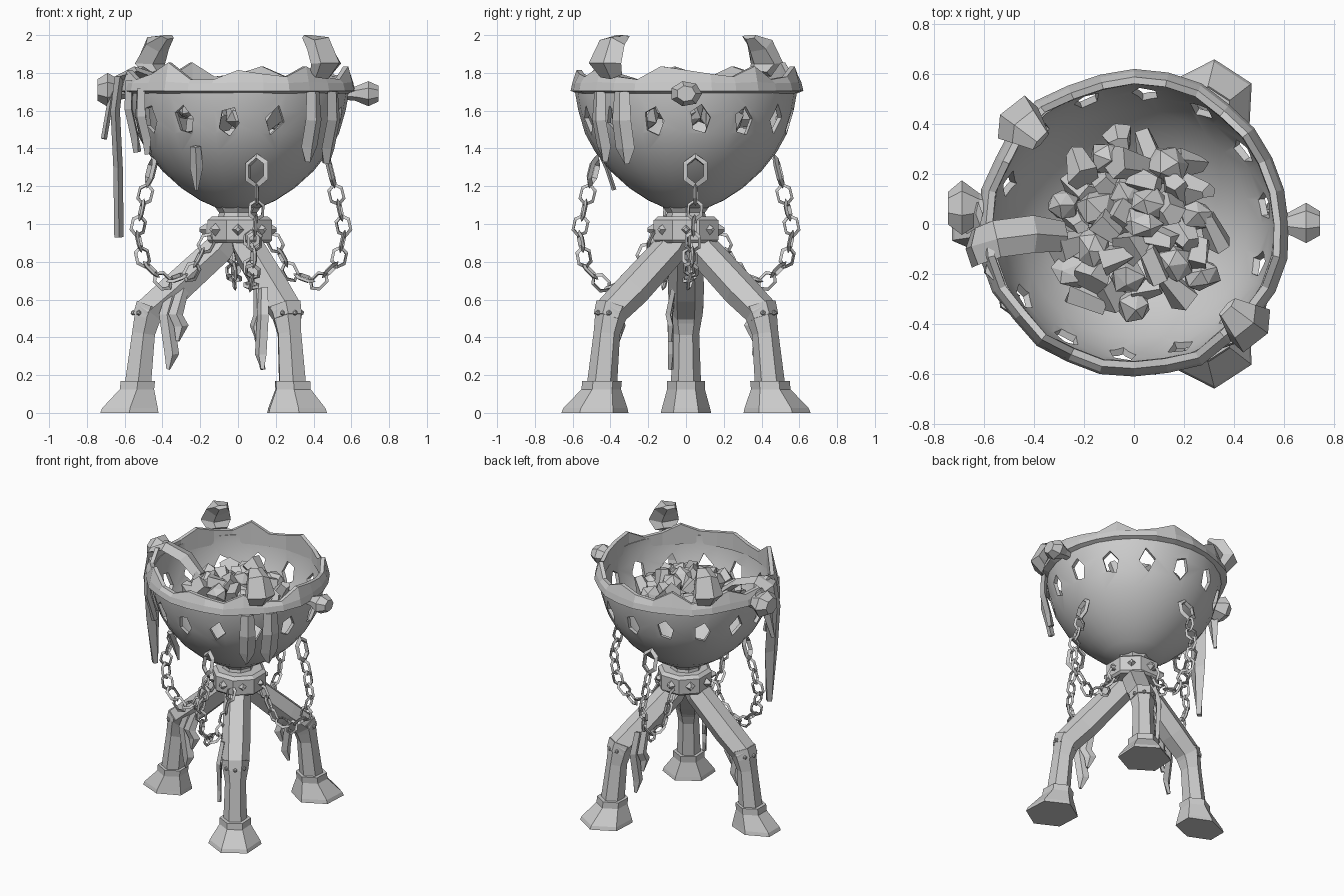
import bpy, bmesh, math, random
from mathutils import Vector, Matrix

if "Cube" in bpy.data.objects:
    bpy.data.objects.remove(bpy.data.objects["Cube"])

random.seed(4)
mat = bpy.data.materials.new("plain grey")
mat.diffuse_color = (0.6, 0.6, 0.6, 1)
mat.use_nodes = True
mat.node_tree.nodes["Principled BSDF"].inputs["Base Color"].default_value = mat.diffuse_color


def make(name, bm):
    bmesh.ops.recalc_face_normals(bm, faces=bm.faces)
    me = bpy.data.meshes.new(name)
    bm.to_mesh(me)
    bm.free()
    me.materials.append(mat)
    ob = bpy.data.objects.new(name, me)
    bpy.context.collection.objects.link(ob)
    return ob


def bridge(bm, rings, cap=True, loop=False):
    """Skin a list of vertex rings."""
    n = len(rings[0])
    pairs = list(zip(rings, rings[1:])) + ([(rings[-1], rings[0])] if loop else [])
    for a, b in pairs:
        for i in range(n):
            j = (i + 1) % n
            bm.faces.new((a[i], a[j], b[j], b[i]))
    if cap and not loop:
        bm.faces.new(rings[0][::-1])
        bm.faces.new(rings[-1])


def tangent(pts, i):
    return (pts[min(i + 1, len(pts) - 1)] - pts[max(i - 1, 0)]).normalized()


def sweep(bm, pts, half_w, half_t, side, sides=6, axis=None, phase=0.0):
    """Sweep an oval polygon section along pts; side is the width direction."""
    pts, rings = [Vector(p) for p in pts], []
    for i, p in enumerate(pts):
        t = Vector(axis) if axis else tangent(pts, i)
        n = t.cross(Vector(side)).normalized()
        u = n.cross(t).normalized()
        ring = []
        for k in range(sides):
            a = math.tau * k / sides + phase
            v = p + u * half_w[i] * math.cos(a) + n * half_t[i] * math.sin(a)
            v.z = min(max(v.z, 0.0), 2.0)
            ring.append(bm.verts.new(v))
        rings.append(ring)
    bridge(bm, rings)


def polar(r, ang, z, off=0.0):
    c, s = math.cos(ang), math.sin(ang)
    return Vector((r * c - off * s, r * s + off * c, z))


# bowl: smooth lathe with thickness
profile = [(0.10, 1.08), (0.20, 1.125), (0.30, 1.19), (0.40, 1.28), (0.48, 1.38),
           (0.535, 1.48), (0.57, 1.60), (0.588, 1.70), (0.59, 1.75)]
bm = bmesh.new()
rings = [[bm.verts.new(polar(r, math.tau * k / 28, z)) for k in range(28)] for r, z in profile]
bridge(bm, rings, cap=False)
bm.faces.new(rings[0][::-1])
bowl = make("bowl", bm)
sol = bowl.modifiers.new("wall", 'SOLIDIFY')
sol.thickness, sol.offset = 0.025, -1

# vent holes cut through the bowl wall
bm = bmesh.new()
for k in range(14):
    a = math.radians(-95) + math.tau * k / 14
    m = (Matrix.Rotation(a, 4, 'Z') @ Matrix.Translation((0.56, 0, 1.55 + random.uniform(-.01, .01)))
         @ Matrix.Rotation(random.uniform(-.25, .25), 4, 'X')
         @ Matrix.Diagonal((1, 0.055, 0.08, 1)) @ Matrix.Rotation(math.pi / 2, 4, 'Y'))
    bmesh.ops.create_cone(bm, cap_ends=True, segments=random.choice((4, 5, 5)), radius1=1, radius2=1,
                          depth=0.3, matrix=m)
cutter = make("vent_cutter", bm)
cutter.hide_render = True
cut = bowl.modifiers.new("vents", 'BOOLEAN')
cut.operation, cut.solver, cut.object = 'DIFFERENCE', 'EXACT', cutter
bpy.context.view_layer.objects.active = bowl
bowl.select_set(True)
for m in ("wall", "vents"):
    bpy.ops.object.modifier_apply(modifier=m)
bpy.data.objects.remove(cutter)
bpy.ops.object.shade_smooth_by_angle(angle=math.radians(40))

# ragged rim band with jagged crest
bm = bmesh.new()
section = [(0.585, 1.69, 0), (0.622, 1.705, 0), (0.612, 1.745, 0.1), (0.59, 1.765, 1),
           (0.563, 1.765, 1), (0.56, 1.69, 0)]
rings = []
for k in range(28):
    j = random.choice((0, 0.015, 0.03)) if k % 3 else random.choice((0.05, 0.07, 0.09))
    g = random.uniform(-0.012, 0.012)
    rings.append([bm.verts.new(polar(r + g, math.tau * k / 28, z + j * w)) for r, z, w in section])
bridge(bm, rings, loop=True)
make("rim", bm)

# two hooked horns on the rim
bm = bmesh.new()
for deg in (138, -42):
    a = math.radians(deg)
    sweep(bm, [polar(r, a, z) for r, z in ((0.59, 1.79), (0.635, 1.85), (0.58, 1.95), (0.50, 1.995))],
          (0.075, 0.11, 0.085, 0.05), (0.04, 0.06, 0.06, 0.02), polar(0, a, 0, 1), 5)
make("horns", bm)

# side knobs
bm = bmesh.new()
for x, y, z, r in ((0.60, 0.0, 1.69, 0.085), (-0.60, 0.06, 1.71, 0.115)):
    d = math.copysign(1, x)
    sweep(bm, [(x - 0.03 * d, y, z), (x + 0.02 * d, y, z), (x + 0.09 * d, y, z), (x + 0.145 * d, y, z)],
          (r * .4, r * .55, r, r * .6), (r * .4, r * .45, r * .8, r * .5), (0, 1, 0), 7)
make("rim_knobs", bm)

# coal heap
bm = bmesh.new()
for k in range(42):
    r, a = 0.35 * math.sqrt((k + 0.3) / 42), k * 2.39996
    s = random.uniform(0.066, 0.086)
    m = (Matrix.Translation(polar(r, a, 1.67 - 0.9 * r * r + random.uniform(-.05, .04)))
         @ Matrix.Rotation(random.uniform(0, 6), 4, Vector((random.random(), random.random(), 0.3)))
         @ Matrix.Diagonal((s, s * random.uniform(.75, 1), s * random.uniform(.9, 1.3), 1)))
    if k % 3 == 0:
        bmesh.ops.create_icosphere(bm, subdivisions=1, radius=1, matrix=m)
    else:
        bmesh.ops.create_cone(bm, cap_ends=True, segments=5, radius1=0.95, radius2=0.55, depth=1.6, matrix=m)
for v in bm.verts:
    v.co += Vector([random.uniform(-.01, .01) for _ in range(3)])
make("coals", bm)

# neck and studded collar
bm = bmesh.new()
up = (0, 0, 1)
sweep(bm, [(0, 0, 0.98), (0, 0, 1.06), (0, 0, 1.13)], (.12, .10, .15), (.12, .10, .15), (1, 0, 0), 8, up)
make("neck", bm)
bm = bmesh.new()
w = (0.17, 0.185, 0.185, 0.16)
sweep(bm, [(0.01, 0, z) for z in (0.90, 0.915, 1.02, 1.04)], w, w, (1, 0, 0), 8, up, math.pi / 8)
for k in range(8):
    bmesh.ops.create_cone(bm, cap_ends=True, segments=4, radius1=0.034, radius2=0.012, depth=0.035,
                          matrix=Matrix.Rotation(math.tau * k / 8, 4, 'Z')
                          @ Matrix.Translation((0.185, 0, 0.97)) @ Matrix.Rotation(math.pi / 2, 4, 'Y'))
make("collar", bm)

# three bent legs with knee bands and flared feet
for name, deg in (("left_leg", 180), ("front_right_leg", -57), ("back_right_leg", 57)):
    a = math.radians(deg)
    side = polar(0, a, 0, 1)
    bm = bmesh.new()
    w = (0.07, 0.09, 0.095, 0.09, 0.07, 0.08)
    sweep(bm, [polar(r, a, z) for r, z in ((0.02, 0.98), (0.10, 0.87), (0.34, 0.65), (0.475, 0.535),
                                           (0.50, 0.42), (0.53, 0.15))], w, w, side)
    sweep(bm, [polar(r, a, z) for r, z in ((0.46, 0.565), (0.485, 0.50))],
          (0.093, 0.085), (0.093, 0.085), side)
    for o in (-0.06, 0.0, 0.06):  # knee studs
        bmesh.ops.create_icosphere(bm, subdivisions=1, radius=0.015, matrix=Matrix.Translation(
            polar(0.555 - abs(o) * 0.5, a, 0.53, o)))
    make(name, bm)
    bm = bmesh.new()
    w = (0.178, 0.17, 0.105, 0.105)
    y = 0.75 if deg == 180 else 1.0
    sweep(bm, [polar(r, a, z) for r, z in ((0.575, 0), (0.572, 0.025), (0.535, 0.125), (0.53, 0.17))],
          [v * max(y, 0.1 / v) for v in w], w, side, 6, up)
    make(name.replace("leg", "foot"), bm)


# chains of thin faceted links from bowl to collar
def chain(name, deg, path):
    a = math.radians(deg)
    pts = [polar(r, a, z, o) for r, z, o in path]
    bm = bmesh.new()
    step, carry, n = 0.085, 0.0, 0
    for p, q in zip(pts, pts[1:]):
        length, d = (q - p).length, (q - p).normalized()
        while carry < length:
            big = 1.5 if n == 0 else 1.0
            u = polar(0, a, 0, 1).cross(d).normalized()
            if n % 2 == 0:
                u = d.cross(u)
            u = (u + d.cross(u) * random.uniform(-.4, .4)).normalized()
            w, c = d.cross(u), p + d * carry
            rings = []
            for k in range(6):
                t = math.tau * k / 6
                e = (d * 0.052 * math.cos(t) + u * 0.038 * math.sin(t)) * big
                o = e.normalized()
                rings.append([bm.verts.new(c + e + (o * math.cos(f) + w * math.sin(f)) * 0.0115 * big)
                              for f in (0, math.tau / 3, math.tau * 2 / 3)])
            bridge(bm, rings, loop=True)
            carry += step * big
            n += 1
        carry -= length
    make(name, bm)


drape = [(0.49, 1.28, 0.05), (0.53, 1.12, 0.05), (0.565, 0.96, 0.04), (0.53, 0.80, 0.03),
         (0.42, 0.69, 0.02), (0.28, 0.74, 0.02), (0.17, 0.95, 0.02)]
chain("right_chain", 0, drape)
chain("back_chain", 90, drape)
chain("front_chain", -90, [(r, z - 0.03 * (z < .9), o + 0.05) for r, z, o in drape])
chain("left_chain", 180, [(r - 0.03, z, 0.06 + 0.09 * (1.28 - z)) for r, z, o in drape])


# torn cloth strips
def rag(bm, pts, width, side, thick=0.016):
    n = len(pts) - 1
    w = [width * (0.8 if i == 0 else 1.0 if i < n else 0.25) for i in range(n + 1)]
    sweep(bm, pts, w, [thick] * (n + 1), side, 4)


bm = bmesh.new()
rag(bm, [(-0.28, -0.05, 1.66), (-0.40, -0.04, 1.76), (-0.55, -0.06, 1.81), (-0.63, -0.09, 1.77),
         (-0.65, -0.10, 1.60), (-0.635, -0.09, 1.30), (-0.63, -0.07, 0.93)], 0.075, (0, 1, 0), 0.025)
rag(bm, [(-0.62, 0.04, 1.78), (-0.67, 0.02, 1.68), (-0.71, 0.0, 1.45)], 0.06, (0, 1, 0))
for deg, top, bot, w in ((-49, 1.70, 1.33, 0.055), (-34, 1.70, 1.32, 0.06), (-148, 1.72, 1.37, 0.05),
                         (-162, 1.76, 1.38, 0.05)):
    a = math.radians(deg)
    rag(bm, [polar(0.605, a, top), polar(0.61, a, top - .15), polar(0.575, a, bot + .08),
             polar(0.56, a, bot)], w, polar(0, a, 0, 1), 0.022)
rag(bm, [(-0.225, -0.47, 1.41), (-0.22, -0.42, 1.30), (-0.22, -0.38, 1.18)], 0.035, (1, 0, 0), 0.012)
make("bowl_rags", bm)

bm = bmesh.new()
for deg, r0, off in ((180, 0.36, 0.08), (-57, 0.40, -0.11), (57, 0.40, 0.11)):
    a = math.radians(deg)
    for dr, d, bot in ((0, 0, 0.23), (-0.05, 0.02, 0.38)):
        r = r0 + dr
        rag(bm, [polar(r - .02, a, 0.66, off * .8), polar(r + .02, a, 0.52, off * 1.05 + d * .5),
                 polar(r - .01, a, bot + .08, off), polar(r + .01, a, bot, off)],
            0.04, polar(1, a, 0, 0.3), 0.015)
make("leg_rags", bm)
